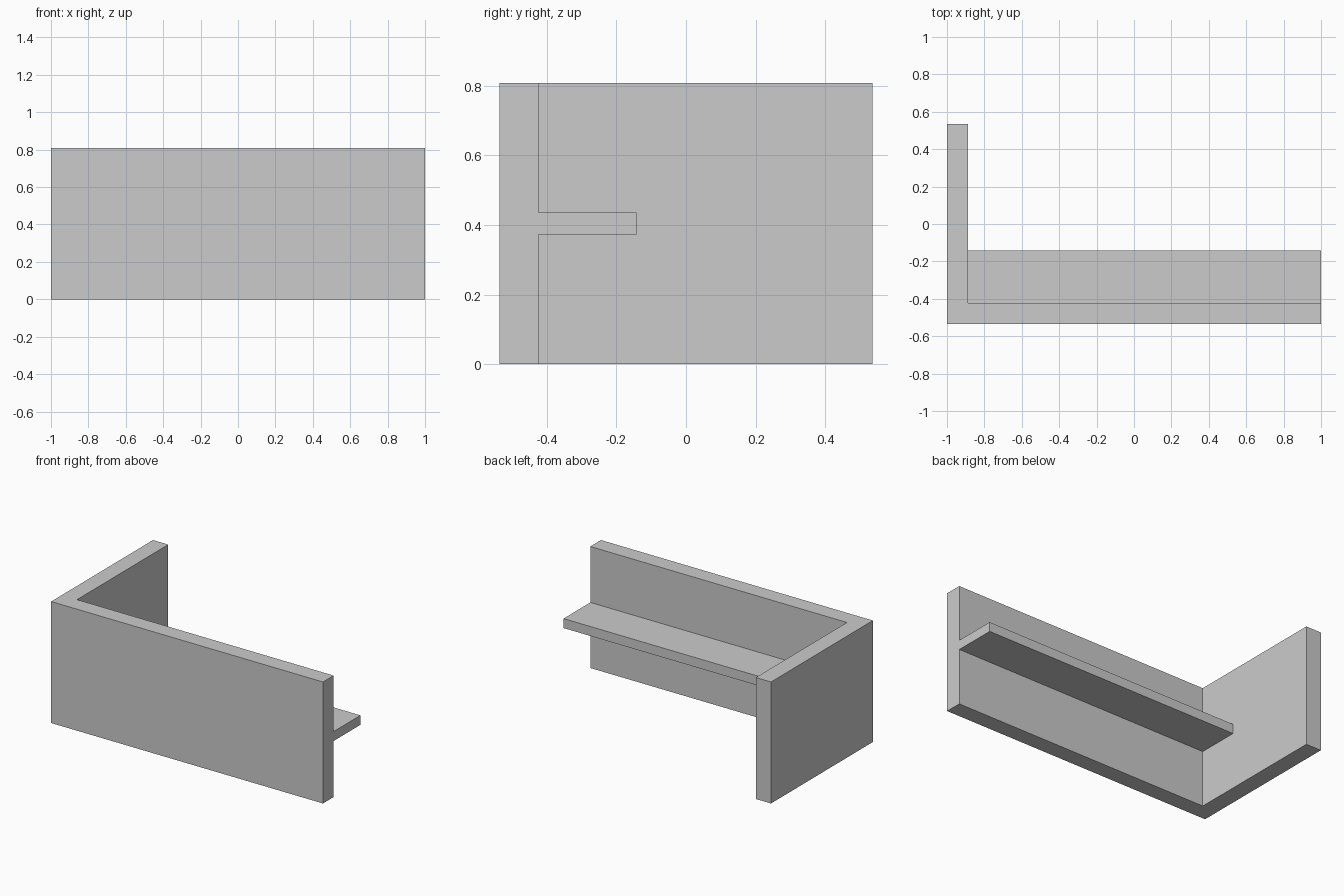
import bpy
import bmesh

cube = bpy.data.objects.get("Cube")
if cube:
    bpy.data.objects.remove(cube, do_unlink=True)

# Single plain grey
grey = bpy.data.materials.new("plain_grey")
grey.use_nodes = True
colour = (0.6, 0.6, 0.6, 1)
grey.diffuse_color = colour
grey.node_tree.nodes["Principled BSDF"].inputs["Base Color"].default_value = colour


def extrude_outline(name, outline, bottom, top):
    """Raise a flat xy outline into a solid between two heights."""
    bm = bmesh.new()
    base = bm.faces.new([bm.verts.new((x, y, bottom)) for x, y in outline])
    raised = bmesh.ops.extrude_face_region(bm, geom=[base])["geom"]
    verts = [g for g in raised if isinstance(g, bmesh.types.BMVert)]
    bmesh.ops.translate(bm, verts=verts, vec=(0, 0, top - bottom))
    bmesh.ops.recalc_face_normals(bm, faces=bm.faces)
    mesh = bpy.data.meshes.new(name)
    bm.to_mesh(mesh)
    bm.free()
    mesh.materials.append(grey)
    obj = bpy.data.objects.new(name, mesh)
    bpy.context.collection.objects.link(obj)
    return obj


half_x, half_y, height, wall = 1.0, 0.535, 0.808, 0.112
inner_x, inner_y = -half_x + wall, -half_y + wall
shelf_back = -0.142

# L-shaped wall: long front panel and return panel at the right
extrude_outline("corner_wall", [
    (-half_x, -half_y), (half_x, -half_y), (half_x, inner_y),
    (inner_x, inner_y), (inner_x, half_y), (-half_x, half_y),
], 0, height)

# Shelf along the inside of the front panel
extrude_outline("shelf", [
    (inner_x, inner_y), (half_x, inner_y),
    (half_x, shelf_back), (inner_x, shelf_back),
], 0.373, 0.436)
